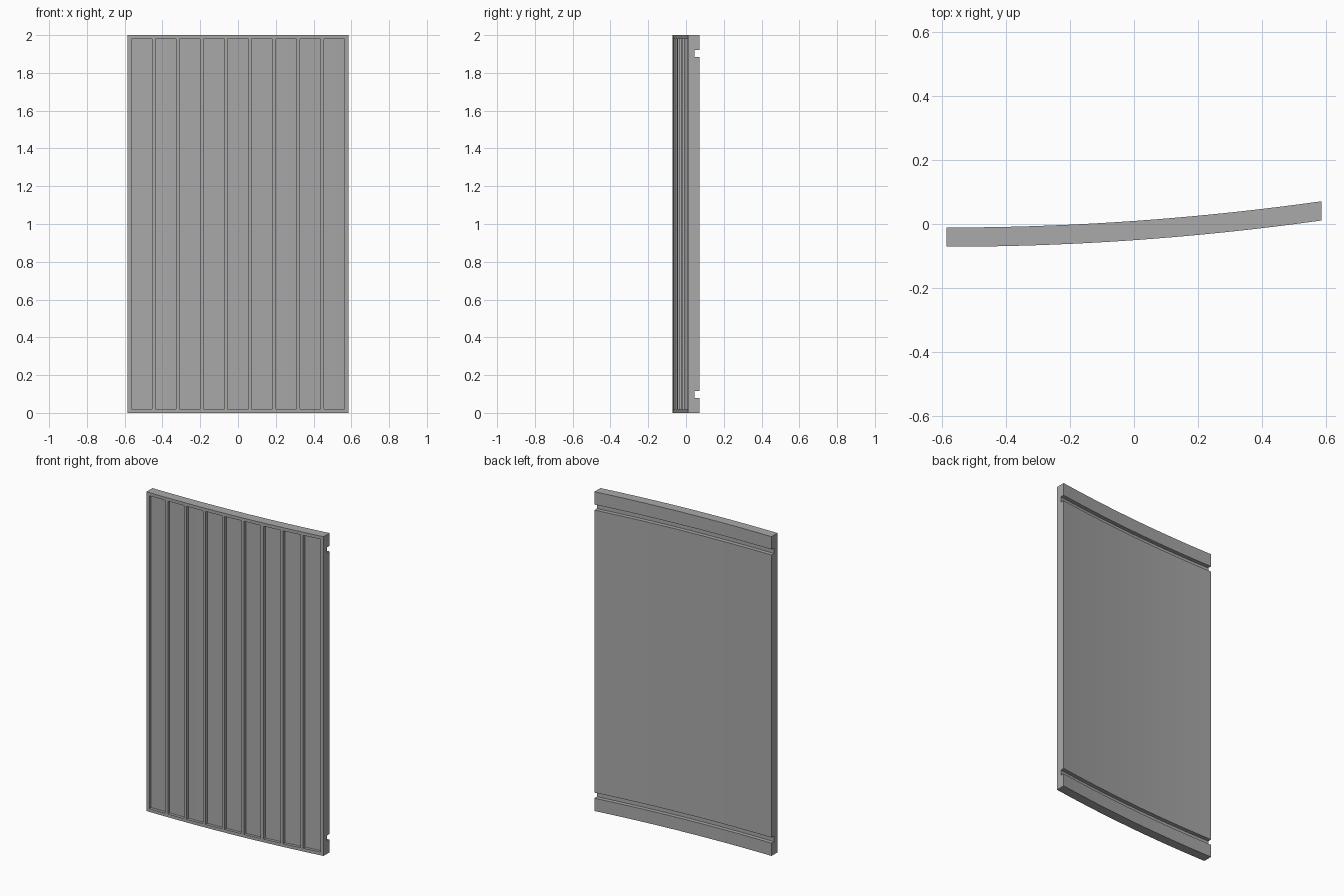
import bpy, bmesh

cube = bpy.data.objects.get("Cube")
if cube:
    bpy.data.objects.remove(cube, do_unlink=True)

HALF, HEIGHT, THICK = 0.585, 2.0, 0.06
RIM, RIB, COUNT, DEPTH = 0.02, 0.018, 9, 0.018
GROOVE_LOW, GROOVE_HIGH, GROOVE_DEPTH = 0.08, 0.115, 0.025


def front_y(x):
    """Gentle bow of the panel's front face."""
    t = (x + HALF) / (2 * HALF)
    return -0.071 + 0.082 * t * t


# Grey paint
grey = bpy.data.materials.new("grey")
grey.use_nodes = True
colour = (0.4, 0.4, 0.4, 1)
grey.diffuse_color = colour
grey.node_tree.nodes["Principled BSDF"].inputs["Base Color"].default_value = colour

# Stations across the panel: both edges and the middle of every pocket
pocket_width = (2 * (HALF - RIM) - (COUNT - 1) * RIB) / COUNT
stations, pocket_columns = [-HALF], set()
for i in range(COUNT):
    left = -HALF + RIM + i * (pocket_width + RIB)
    pocket_columns |= {len(stations), len(stations) + 1}
    stations += [left, left + pocket_width / 2, left + pocket_width]
stations.append(HALF)

# Side section (depth, height): flat front, back with two hanging grooves
floor = THICK - GROOVE_DEPTH
lower = [(THICK, 0), (THICK, GROOVE_LOW), (floor, GROOVE_LOW),
         (floor, GROOVE_HIGH), (THICK, GROOVE_HIGH)]
upper = [(d, HEIGHT - z) for d, z in reversed(lower)]
section = [(0, HEIGHT), (0, HEIGHT - RIM), (0, RIM), (0, 0)] + lower + upper

# Sweep the section along the bowed front
bm = bmesh.new()
rings = [[bm.verts.new((x, front_y(x) + d, z)) for d, z in section] for x in stations]
pockets = []
for c, (a, b) in enumerate(zip(rings, rings[1:])):
    for k in range(len(section)):
        n = (k + 1) % len(section)
        face = bm.faces.new((a[k], a[n], b[n], b[k]))
        if k == 1 and c in pocket_columns:
            pockets.append(face)
bm.faces.new(rings[0])
bm.faces.new(rings[-1][::-1])
bmesh.ops.recalc_face_normals(bm, faces=bm.faces)

# Sink the pockets between the ribs
sunk = bmesh.ops.extrude_face_region(bm, geom=pockets)["geom"]
bmesh.ops.translate(bm, vec=(0, DEPTH, 0),
                    verts=[v for v in sunk if isinstance(v, bmesh.types.BMVert)])
leftover = [f for f in pockets if f.is_valid]
if leftover:
    bmesh.ops.delete(bm, geom=leftover, context="FACES")
bmesh.ops.recalc_face_normals(bm, faces=bm.faces)

mesh = bpy.data.meshes.new("curved_panel")
bm.to_mesh(mesh)
bm.free()
mesh.materials.append(grey)
panel = bpy.data.objects.new("curved_panel", mesh)
bpy.context.collection.objects.link(panel)
